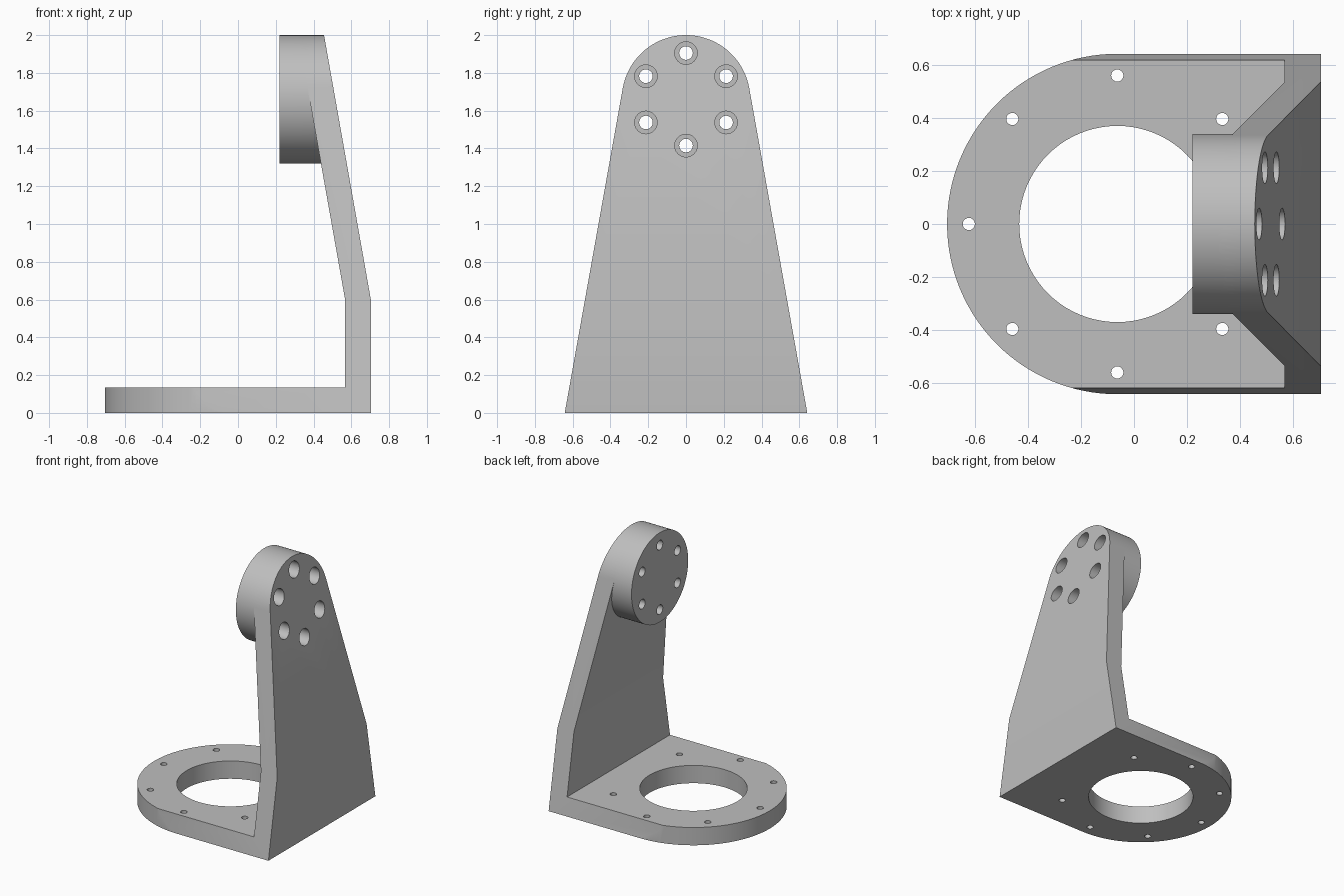
import bpy, bmesh
from math import sin, cos, atan2, acos, hypot, degrees, radians

if "Cube" in bpy.data.objects:
    bpy.data.objects.remove(bpy.data.objects["Cube"], do_unlink=True)

grey = bpy.data.materials.new("light_grey")
grey.use_nodes = True
grey.diffuse_color = (0.52, 0.52, 0.52, 1)
grey.node_tree.nodes["Principled BSDF"].inputs["Base Color"].default_value = (0.52, 0.52, 0.52, 1)


def arc(cu, cv, r, start, end, n):
    """Points on an arc, angles in degrees, end point included."""
    steps = [radians(start + (end - start) * i / n) for i in range(n + 1)]
    return [(cu + r * cos(a), cv + r * sin(a)) for a in steps]


def circle(cu, cv, r, n=32):
    return arc(cu, cv, r, 0, 360, n)[:-1]


def prism(name, outline, axis, lo, hi):
    """Extrude a closed outline along x (y,z), y (x,z) or z (x,y)."""
    place = {"x": lambda u, v, w: (w, u, v),
             "y": lambda u, v, w: (u, w, v),
             "z": lambda u, v, w: (u, v, w)}[axis]
    bm = bmesh.new()
    a = [bm.verts.new(place(u, v, lo)) for u, v in outline]
    b = [bm.verts.new(place(u, v, hi)) for u, v in outline]
    bm.faces.new(a)
    bm.faces.new(b[::-1])
    for i in range(len(a)):
        j = (i + 1) % len(a)
        bm.faces.new((a[i], b[i], b[j], a[j]))
    bmesh.ops.recalc_face_normals(bm, faces=bm.faces)
    mesh = bpy.data.meshes.new(name)
    bm.to_mesh(mesh)
    bm.free()
    mesh.materials.append(grey)
    ob = bpy.data.objects.new(name, mesh)
    bpy.context.collection.objects.link(ob)
    return ob


def combine(target, other, operation):
    """Apply a boolean and discard the second solid."""
    mod = target.modifiers.new("boolean", "BOOLEAN")
    mod.operation, mod.object, mod.solver = operation, other, "EXACT"
    bpy.context.view_layer.objects.active = target
    bpy.ops.object.modifier_apply(modifier=mod.name)
    bpy.data.objects.remove(other, do_unlink=True)


RING_X, RING_R = -0.063, 0.642      # base ring
HEAD_Z, HEAD_R = 1.66, 0.34         # mounting head
SLOPE = 0.177                       # lean of the upright


def outer_x(z):
    return 0.705 - SLOPE * (z - 0.59)


# Bent bracket: side profile trimmed by its face outline and base plan
bracket = prism("bracket", [
    (-0.8, 0), (0.705, 0), (0.705, 0.59), (outer_x(2.1), 2.1),
    (outer_x(2.1) - 0.137, 2.1), (0.567, 0.6), (0.567, 0.135), (-0.8, 0.135)],
    "y", -0.8, 0.8)

tangent = degrees(atan2(-HEAD_Z, RING_R) + acos(HEAD_R / hypot(HEAD_Z, RING_R)))
top_arc = arc(0, HEAD_Z, HEAD_R, tangent, 180 - tangent, 40)
low_arc = arc(0, HEAD_Z, HEAD_R, 180 - tangent, 360 + tangent, 50)
face_outline = [(-RING_R, 0), (RING_R, 0)] + top_arc
# lower edge runs below the base so that the bottom is cut only once
drop = 0.1 * (RING_R - top_arc[0][0]) / top_arc[0][1]
face_outline[:2] = [(-RING_R - drop, -0.1), (RING_R + drop, -0.1)]
combine(bracket, prism("face_trim", face_outline, "x", -1, 1), "INTERSECT")

plan = arc(RING_X, 0, RING_R, 90, 270, 64) + [(0.8, -0.67), (0.8, 0.67)]
combine(bracket, prism("plan_trim", plan, "z", -0.2, 2.2), "INTERSECT")

# Round mounting head, its far end buried inside the leaning upright
head = prism("head", top_arc + low_arc[1:-1], "x", 0.22, 1)
for v in head.data.vertices:
    if v.co.x > 0.5:
        v.co.x = outer_x(v.co.z) - 0.05
combine(bracket, head, "UNION")

# Large opening and bolt holes in the base
combine(bracket, prism("opening", circle(RING_X, 0, 0.37, 80), "z", -0.1, 0.3), "DIFFERENCE")
for k in range(1, 8):
    a = radians(45 * k)
    hole = circle(RING_X + 0.56 * cos(a), 0.56 * sin(a), 0.023, 20)
    combine(bracket, prism("base_hole", hole, "z", -0.1, 0.3), "DIFFERENCE")

# Counterbored bolt holes through the head
for k in range(6):
    a = radians(90 + 60 * k)
    y, z = 0.245 * cos(a), HEAD_Z + 0.245 * sin(a)
    combine(bracket, prism("counterbore", circle(y, z, 0.06), "x", 0.36, 0.9), "DIFFERENCE")
    combine(bracket, prism("bolt_hole", circle(y, z, 0.036, 24), "x", 0.1, 0.9), "DIFFERENCE")

bpy.ops.object.select_all(action="DESELECT")
bracket.select_set(True)
bpy.context.view_layer.objects.active = bracket
bpy.ops.object.shade_smooth_by_angle(angle=radians(20))
